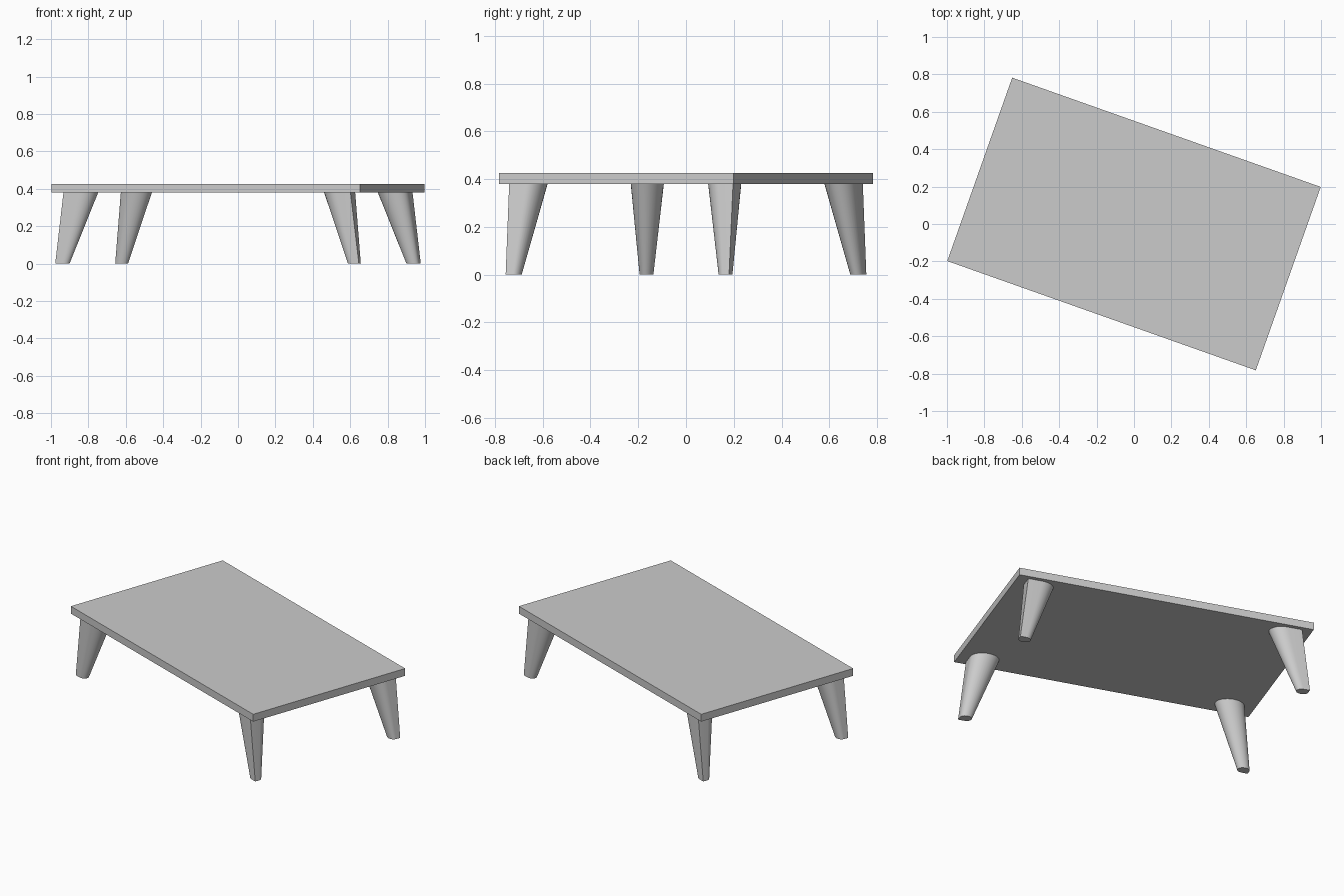
import bpy, bmesh
from math import radians, cos, sin, pi
from mathutils import Matrix

cube = bpy.data.objects.get("Cube")
if cube:
    bpy.data.objects.remove(cube, do_unlink=True)

TURN = Matrix.Rotation(radians(-19.5), 4, 'Z')
UNDERSIDE, TOP = 0.38, 0.425

grey = bpy.data.materials.new("plain grey")
grey.use_nodes = True
colour = (0.6, 0.6, 0.6, 1)
grey.diffuse_color = colour
grey.node_tree.nodes["Principled BSDF"].inputs["Base Color"].default_value = colour


def finish(bm, name):
    bmesh.ops.recalc_face_normals(bm, faces=bm.faces)
    bm.transform(TURN)
    mesh = bpy.data.meshes.new(name)
    bm.to_mesh(mesh)
    bm.free()
    mesh.materials.append(grey)
    obj = bpy.data.objects.new(name, mesh)
    bpy.context.collection.objects.link(obj)
    return obj


def section(a, b, steps=24):
    """Oval outline with one square corner pointing outwards."""
    points = [(a, b)]
    for i in range(steps + 1):
        t = pi / 2 + 1.5 * pi * i / steps
        points.append((a * cos(t), b * sin(t)))
    return points


# Table top
bm = bmesh.new()
bmesh.ops.create_cube(bm, size=1)
bmesh.ops.scale(bm, verts=bm.verts, vec=(1.75, 1.04, TOP - UNDERSIDE))
bmesh.ops.translate(bm, verts=bm.verts, vec=(0, 0, (TOP + UNDERSIDE) / 2))
finish(bm, "table_top")


# Splayed, tapering legs
def leg(name, sx, sy):
    bm = bmesh.new()
    rings = []
    for z, cx, cy, a, b in ((0, 0.826, 0.468, 0.035, 0.028),
                            (UNDERSIDE, 0.729, 0.43, 0.085, 0.067)):
        rings.append([bm.verts.new((sx * (cx + x), sy * (cy + y), z))
                      for x, y in section(a, b)])
    foot, head = rings
    for i in range(len(foot)):
        bm.faces.new((foot[i - 1], foot[i], head[i], head[i - 1]))
    bm.faces.new(foot)
    bm.faces.new(head)
    obj = finish(bm, name)
    bpy.ops.object.select_all(action='DESELECT')
    obj.select_set(True)
    bpy.context.view_layer.objects.active = obj
    bpy.ops.object.shade_smooth_by_angle(angle=radians(35))


for sx, side in ((1, "left"), (-1, "right")):
    for sy, end in ((-1, "front"), (1, "back")):
        leg(f"{end}_{side}_leg", sx, sy)
